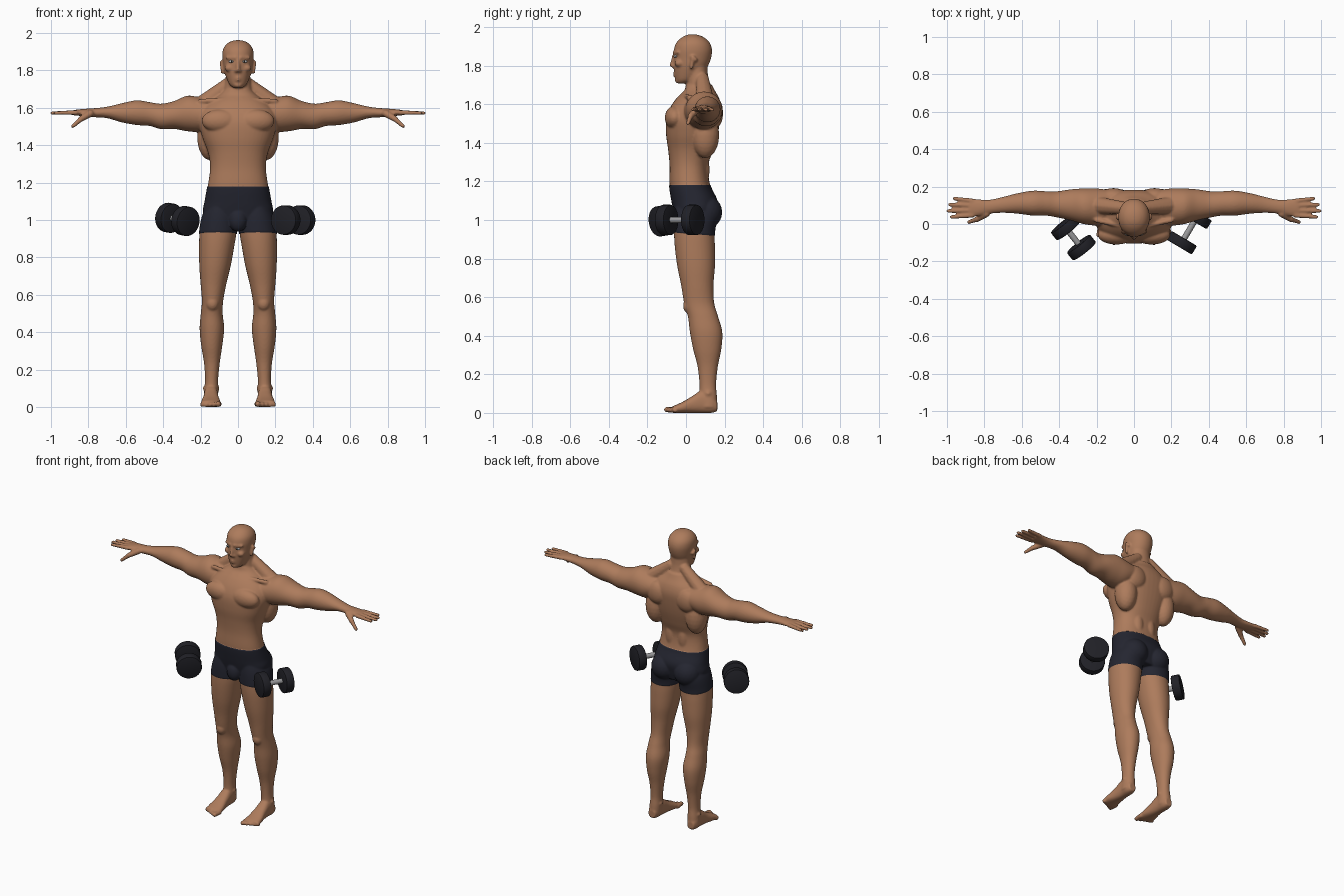
import bpy, bmesh, math
from mathutils import Vector, Matrix

default_cube = bpy.data.objects.get("Cube")
if default_cube:
    bpy.data.objects.remove(default_cube, do_unlink=True)


def make_material(name, red, green, blue, roughness=0.6):
    material = bpy.data.materials.new(name)
    material.use_nodes = True
    colour = (red, green, blue, 1)
    material.diffuse_color = colour
    shader = material.node_tree.nodes["Principled BSDF"]
    shader.inputs["Base Color"].default_value = colour
    shader.inputs["Roughness"].default_value = roughness
    return material


skin = make_material("tan skin", .42, .2, .107)
cloth = make_material("dark navy cloth", .018, .019, .03)
rubber = make_material("black rubber", .015, .015, .02)
steel = make_material("grey steel", .33, .33, .34)
eye_white = make_material("eye white", .5, .5, .5)
iris_dark = make_material("dark iris", .03, .025, .02)


def link_object(name, mesh, *materials):
    obj = bpy.data.objects.new(name, mesh)
    bpy.context.collection.objects.link(obj)
    for material in materials:
        mesh.materials.append(material)
    return obj


# ---- clay helpers: everything goes into one mesh that is fused later ----
clay = bmesh.new()
SEGMENTS = 48


def catmull(p, q, r, s, t):
    return [b + t / 2 * (c - a + t * (2 * a - 5 * b + 4 * c - d + t * (3 * (b - c) + d - a)))
            for a, b, c, d in zip(p, q, r, s)]


def loft(axis, sections, power=2.0, steps=5):
    """Smooth tube through sections (position, min_a, max_a, min_b, max_b)."""
    dense = []
    last = len(sections) - 1
    for i in range(last):
        near = [sections[max(0, min(last, i + k))] for k in (-1, 0, 1, 2)]
        dense += [catmull(*near, step / steps) for step in range(steps)]
    dense.append(sections[-1])
    rings = []
    for position, a0, a1, b0, b1 in dense:
        ring = []
        for k in range(SEGMENTS):
            angle = math.tau * k / SEGMENTS
            c, s = math.cos(angle), math.sin(angle)
            a = (a0 + a1) / 2 + (a1 - a0) / 2 * math.copysign(abs(c) ** (2 / power), c)
            b = (b0 + b1) / 2 + (b1 - b0) / 2 * math.copysign(abs(s) ** (2 / power), s)
            point = {"x": (position, a, b), "y": (a, position, b), "z": (a, b, position)}[axis]
            ring.append(clay.verts.new(point))
        rings.append(ring)
    for low, high in zip(rings, rings[1:]):
        for k in range(SEGMENTS):
            n = (k + 1) % SEGMENTS
            clay.faces.new((low[k], low[n], high[n], high[k]))
    clay.faces.new(rings[0])
    clay.faces.new(rings[-1])


def blob(centre, radii, target=None):
    matrix = Matrix.Translation(centre) @ Matrix.Diagonal((*radii, 1))
    bmesh.ops.create_icosphere(target or clay, subdivisions=3, radius=1, matrix=matrix)


def stroke(start, end, r0, r1):
    """Tapered rounded bar made of overlapping balls."""
    start, end = Vector(start), Vector(end)
    count = max(2, int((end - start).length / (min(r0, r1) * .4)))
    for i in range(count + 1):
        t = i / count
        radius = r0 + (r1 - r0) * t
        matrix = Matrix.Translation(start.lerp(end, t))
        bmesh.ops.create_icosphere(clay, subdivisions=2, radius=radius, matrix=matrix)


def centred(rows):
    return [(z, -half, half, y0, y1) for z, half, y0, y1 in rows]


# torso and neck
loft("z", centred([
    (.98, .14, -.045, .14), (1.04, .183, -.06, .155), (1.1, .176, -.073, .16),
    (1.18, .162, -.085, .125), (1.28, .149, -.085, .115), (1.36, .16, -.092, .14),
    (1.44, .19, -.103, .163), (1.52, .21, -.103, .178), (1.58, .2, -.083, .183),
    (1.63, .155, -.05, .172), (1.67, .1, -.01, .15), (1.7, .07, 0, .135)]), power=2.3)
loft("z", centred([(1.6, .085, -.02, .14), (1.68, .077, 0, .13),
                   (1.75, .067, .005, .114), (1.82, .064, .01, .11)]))

# torso muscles
blob((.095, -.058, 1.53), (.1, .052, .062))         # chest
blob((.15, .1, 1.44), (.068, .072, .12))            # side of back
blob((.11, .15, 1.55), (.075, .042, .075))          # shoulder blade
blob((.045, .085, 1.26), (.04, .037, .1))           # lower back
blob((.26, .1, 1.582), (.08, .086, .08))            # shoulder cap
blob((.085, .1, 1.04), (.085, .085, .085))          # buttock
blob((0, -.04, 1.0), (.045, .038, .06))             # front of shorts
stroke((.05, .085, 1.73), (.2, .1, 1.61), .035, .05)     # neck slope
stroke((.02, -.02, 1.645), (.2, .02, 1.635), .012, .014)  # collar bone

# arm
loft("x", [
    (.12, -.02, .18, 1.5, 1.64), (.2, -.01, .19, 1.472, 1.655), (.27, 0, .19, 1.475, 1.665),
    (.34, .02, .185, 1.487, 1.637), (.41, .035, .175, 1.486, 1.622), (.47, .045, .175, 1.503, 1.63),
    (.54, .045, .178, 1.508, 1.64), (.62, .055, .165, 1.522, 1.625), (.7, .06, .145, 1.545, 1.606),
    (.77, .055, .13, 1.55, 1.598), (.83, .043, .132, 1.556, 1.594), (.88, .035, .136, 1.56, 1.588)])

# fingers and thumb
for y, tip_y, tip_x in ((.046, .038, .975), (.072, .07, .993), (.099, .104, .985), (.124, .136, .96)):
    stroke((.865, y, 1.575), (tip_x, tip_y, 1.572), .0135, .0105)
stroke((.79, .055, 1.57), (.84, .025, 1.54), .02, .016)
stroke((.84, .025, 1.54), (.883, .01, 1.502), .0145, .011)

# leg
loft("z", [
    (.03, .108, .185, .07, .163), (.09, .105, .181, .07, .16), (.15, .106, .176, .07, .156),
    (.24, .097, .182, .06, .165), (.33, .084, .197, .037, .183), (.42, .074, .205, .02, .188),
    (.5, .082, .199, .01, .166), (.57, .079, .193, -.01, .146), (.66, .062, .2, -.025, .142),
    (.76, .038, .207, -.045, .15), (.86, .02, .208, -.058, .15), (.94, .008, .205, -.062, .148),
    (1.02, .01, .19, -.06, .16), (1.08, .03, .16, -.05, .14)], power=2.1)
blob((.137, .015, .555), (.034, .03, .04))          # knee cap
blob((.143, .115, .1), (.045, .03, .025))           # ankle bones

# foot and toes
loft("y", [(.162, .122, .17, .008, .06), (.13, .11, .182, 0, .1), (.08, .107, .182, 0, .115),
           (.03, .103, .186, 0, .085), (-.02, .095, .196, 0, .056), (-.07, .09, .2, 0, .034)], power=2.4)
for i in range(5):
    x = .103 + .022 * i
    radius = .0165 - .0013 * i
    stroke((x, -.055, radius), (x + .003, -.1 + .011 * i, radius), radius, radius * .9)

# head
loft("z", centred([
    (1.708, .025, -.045, 0), (1.725, .046, -.053, .05), (1.76, .062, -.06, .09),
    (1.8, .074, -.064, .115), (1.84, .08, -.064, .13), (1.88, .084, -.063, .135),
    (1.915, .079, -.052, .125), (1.942, .06, -.027, .1), (1.957, .034, 0, .07),
    (1.962, .01, .02, .045)]), power=2.1)
stroke((.014, -.061, 1.868), (.058, -.041, 1.868), .0095, .009)   # brow
stroke((0, -.062, 1.857), (0, -.074, 1.803), .008, .0115)         # nose
blob((.011, -.066, 1.797), (.009, .011, .008))                    # nostril
blob((.046, -.035, 1.812), (.025, .024, .02))                     # cheek
stroke((0, -.061, 1.76), (.019, -.053, 1.757), .007, .004)        # upper lip
stroke((0, -.06, 1.747), (.016, -.053, 1.75), .0075, .004)        # lower lip
blob((0, -.04, 1.723), (.024, .018, .016))                        # chin
stroke((.084, .028, 1.79), (.087, .036, 1.842), .009, .012)       # ear
stroke((.087, .036, 1.842), (.087, .05, 1.83), .011, .01)

# mirror the clay, fuse it and relax it
copied = bmesh.ops.duplicate(clay, geom=clay.verts[:] + clay.edges[:] + clay.faces[:])["geom"]
bmesh.ops.scale(clay, vec=(-1, 1, 1), verts=[g for g in copied if isinstance(g, bmesh.types.BMVert)])
bmesh.ops.recalc_face_normals(clay, faces=clay.faces[:])
clay_mesh = bpy.data.meshes.new("clay")
clay.to_mesh(clay_mesh)
clay.free()
body = link_object("body", clay_mesh)
fuse = body.modifiers.new("fuse", "REMESH")
fuse.mode = "VOXEL"
fuse.voxel_size = .006
relax = body.modifiers.new("relax", "SMOOTH")
relax.iterations = 4
graph = bpy.context.evaluated_depsgraph_get()
body_mesh = bpy.data.meshes.new_from_object(body.evaluated_get(graph))
body.modifiers.clear()
body.data = body_mesh
body_mesh.materials.clear()
for material in (skin, cloth):
    body_mesh.materials.append(material)

# shorts: cut clean waist and hem lines, colour between them, add cloth thickness
WAIST, HEM = Vector((0, 0, 1.18)), Vector((0, 0, .93))
HEM_NORMAL = Vector((0, .08, 1))
bm = bmesh.new()
bm.from_mesh(body_mesh)
for point, normal in ((WAIST, Vector((0, 0, 1))), (HEM, HEM_NORMAL)):
    bmesh.ops.bisect_plane(bm, geom=bm.verts[:] + bm.edges[:] + bm.faces[:],
                           plane_co=point, plane_no=normal, dist=.0005)
for face in bm.faces:
    centre = face.calc_center_median()
    face.material_index = int(centre.z < WAIST.z and (centre - HEM).dot(HEM_NORMAL) > 0)
    face.smooth = True
bm.normal_update()
covered = [v for v in bm.verts if v.link_faces and all(f.material_index for f in v.link_faces)]
for vert, normal in [(v, v.normal.copy()) for v in covered]:
    vert.co += normal * .003
bm.to_mesh(body_mesh)
bm.free()

# eyes
for side, sign in (("left", 1), ("right", -1)):
    for part, centre, radii, material in (
            ("eye", (.034, -.052, 1.848), (.017, .0105, .0075), eye_white),
            ("iris", (.034, -.0605, 1.848), (.005, .0035, .005), iris_dark)):
        ball = bmesh.new()
        blob((sign * centre[0], *centre[1:]), radii, ball)
        mesh = bpy.data.meshes.new(part)
        ball.to_mesh(mesh)
        ball.free()
        mesh.shade_smooth()
        link_object(f"{side}_{part}", mesh, material)


# dumbbells
def rod(name, start, end, radius, material, bevel=0):
    start, end = Vector(start), Vector(end)
    turn = (end - start).to_track_quat("Z", "Y").to_matrix().to_4x4()
    bm = bmesh.new()
    bmesh.ops.create_cone(bm, cap_ends=True, segments=32, radius1=radius, radius2=radius,
                          depth=(end - start).length,
                          matrix=Matrix.Translation((start + end) / 2) @ turn)
    if bevel:
        rims = [e for e in bm.edges if e.calc_face_angle(0) > 1]
        bmesh.ops.bevel(bm, geom=rims, offset=bevel, segments=2, affect="EDGES", profile=.5)
    mesh = bpy.data.meshes.new(name)
    bm.to_mesh(mesh)
    bm.free()
    mesh.shade_smooth()
    mesh.set_sharp_from_angle(angle=math.radians(35))
    link_object(name, mesh, material)


for side, back, front in (("left", (.335, .035, 1), (.255, -.1, 1)),
                          ("right", (-.367, -.018, 1.012), (-.281, -.126, .995))):
    back, front = Vector(back), Vector(front)
    half = (front - back).normalized() * .027
    rod(f"{side}_dumbbell_handle", back, front, .016, steel)
    rod(f"{side}_dumbbell_back_weight", back - half, back + half, .079, rubber, .007)
    rod(f"{side}_dumbbell_front_weight", front - half, front + half, .079, rubber, .007)
